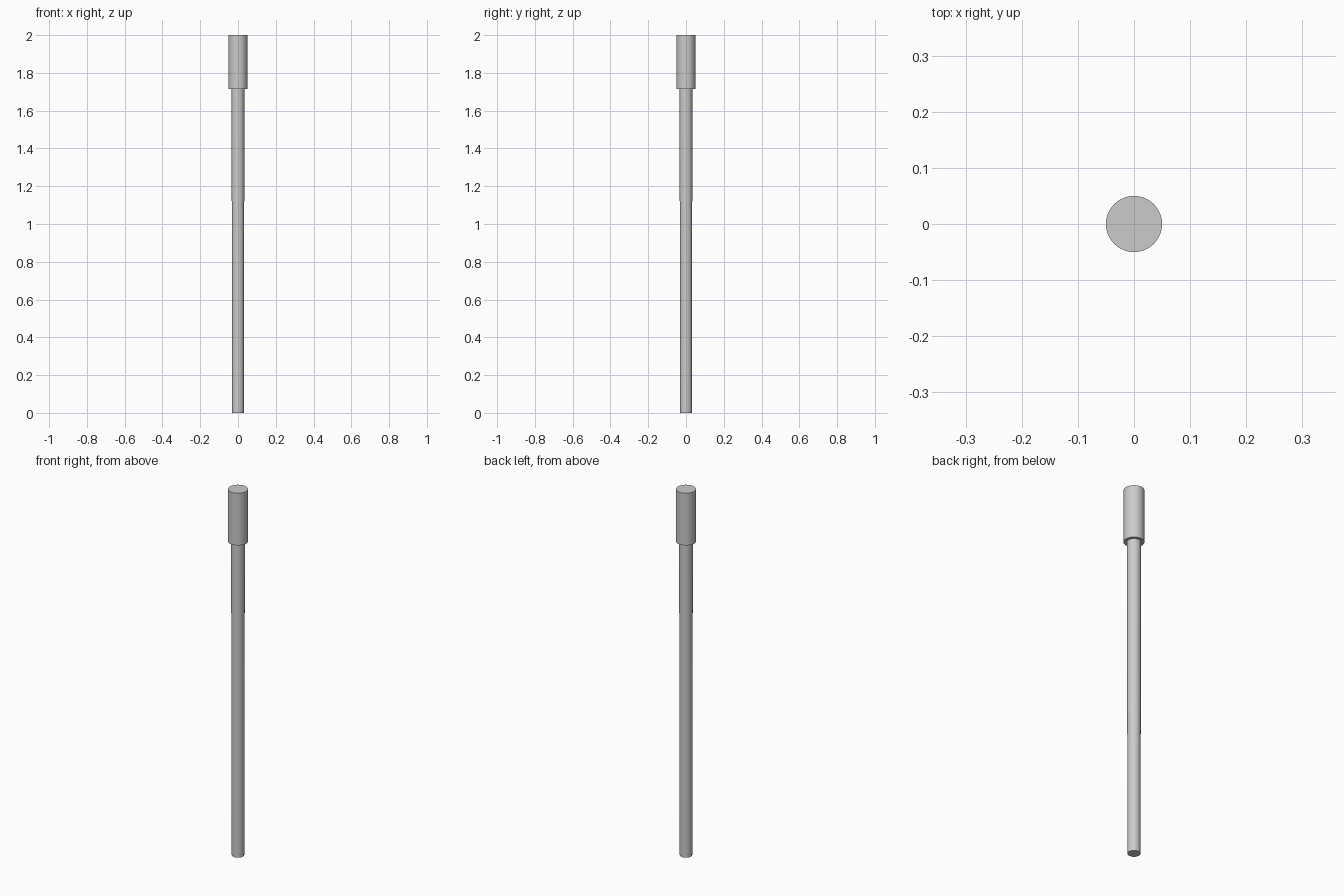
import bpy
import math

if "Cube" in bpy.data.objects:
    bpy.data.objects.remove(bpy.data.objects["Cube"])


def tapered_rod(name, z0, z1, r0, r1, sides=48):
    """Capped round section standing between two heights."""
    bpy.ops.mesh.primitive_cone_add(vertices=sides, radius1=r0, radius2=r1,
                                    depth=z1 - z0, location=(0, 0, (z0 + z1) / 2))
    part = bpy.context.object
    part.name = name
    bpy.ops.object.shade_smooth_by_angle(angle=math.radians(30))
    return part


# Long, slightly tapering shaft
tapered_rod("shaft", 0.0, 1.72, 0.031, 0.0342)

# Thicker head on top
tapered_rod("head", 1.715, 2.0, 0.05, 0.05)
